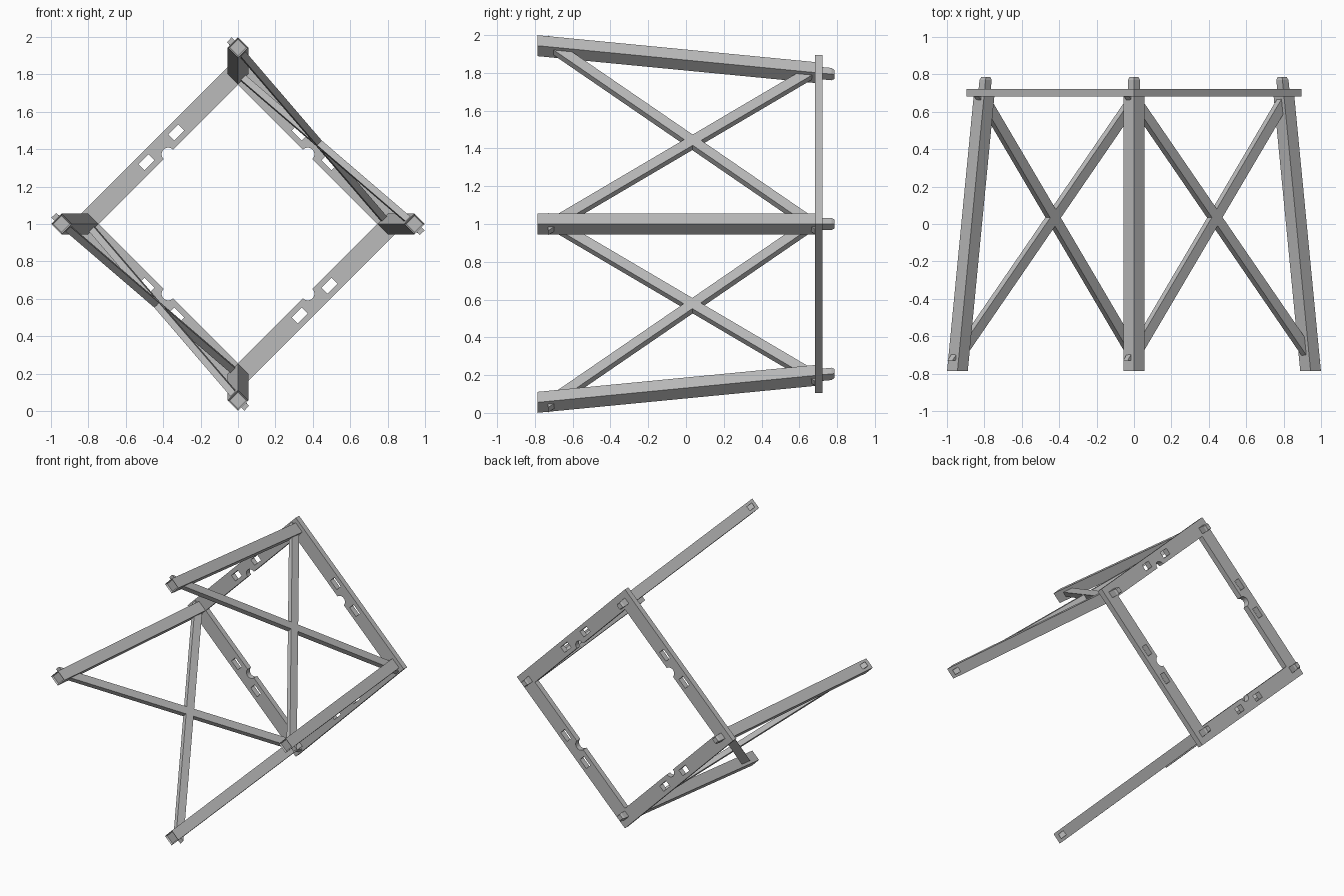
import bpy, bmesh, math
from mathutils import Vector, Matrix

if "Cube" in bpy.data.objects:
    bpy.data.objects.remove(bpy.data.objects["Cube"], do_unlink=True)

grey = bpy.data.materials.new("plain_grey")
grey.use_nodes = True
COLOUR = (0.5, 0.5, 0.5, 1)
grey.diffuse_color = COLOUR
grey.node_tree.nodes["Principled BSDF"].inputs["Base Color"].default_value = COLOUR

CENTRE = Vector((0, 0, 1))
FRONT, SHOULDER, BACK = -0.785, 0.683, 0.785


def leg_axis(direction, y):
    """Point on the axis of the splayed leg that lies in the given direction."""
    t = (y - FRONT) / (BACK - FRONT)
    return CENTRE + direction * (0.944 + (0.792 - 0.944) * t) + Vector((0, y, 0))


def on_line(a, b, y):
    return a.lerp(b, (y - a.y) / (b.y - a.y))


def add_object(name, bm):
    mesh = bpy.data.meshes.new(name)
    bmesh.ops.recalc_face_normals(bm, faces=bm.faces)
    bm.to_mesh(mesh)
    bm.free()
    mesh.materials.append(grey)
    obj = bpy.data.objects.new(name, mesh)
    bpy.context.collection.objects.link(obj)
    return obj


def beam(bm, start, end, normal, width, depth, end_scale=1):
    """Rectangular bar whose two ends are cut square to the y axis."""
    axis = (end - start).normalized()
    side = normal.cross(axis).normalized()
    up = axis.cross(side)
    rings = []
    for point, scale in ((start, 1), (end, end_scale)):
        ring = []
        for i, j in ((-1, -1), (1, -1), (1, 1), (-1, 1)):
            offset = (side * i * width + up * j * depth) * scale / 2
            ring.append(bm.verts.new(point + offset - axis * (offset.y / axis.y)))
        rings.append(ring)
    first = bm.faces.new(rings[0])
    bm.faces.new(rings[1])
    for k in range(4):
        n = (k + 1) % 4
        bm.faces.new((rings[0][k], rings[0][n], rings[1][n], rings[1][k]))
    return first


DIRECTIONS = {"top": Vector((0, 0, 1)), "left": Vector((1, 0, 0)),
              "bottom": Vector((0, 0, -1)), "right": Vector((-1, 0, 0))}

# Legs with a recessed foot and a chamfered tenon
for name, d in DIRECTIONS.items():
    bm = bmesh.new()
    diagonal = d + Vector((0, 1, 0)).cross(d)
    at = lambda y: leg_axis(d, y)
    foot = beam(bm, at(FRONT), at(SHOULDER), diagonal, 0.078, 0.078)
    bmesh.ops.recalc_face_normals(bm, faces=bm.faces)
    bmesh.ops.inset_region(bm, faces=[foot], thickness=0.011)
    bmesh.ops.translate(bm, verts=foot.verts, vec=(0, 0.01, 0))
    beam(bm, at(SHOULDER), at(0.77), diagonal, 0.046, 0.046)
    beam(bm, at(0.77), at(BACK), diagonal, 0.046, 0.046, 0.75)
    add_object(name + "_leg", bm)

# Crossed braces on two opposite sides
for name, a, b in (("upper", "top", "left"), ("lower", "bottom", "right")):
    da, db = DIRECTIONS[a], DIRECTIONS[b]
    along = leg_axis(da, BACK) - leg_axis(da, FRONT)
    normal = along.cross(db - da)
    for label, p, q in (("falling", da, db), ("rising", db, da)):
        bm = bmesh.new()
        start, end = leg_axis(p, -0.70), leg_axis(q, 0.665)
        beam(bm, on_line(start, end, -0.73), on_line(start, end, SHOULDER),
             normal, 0.06, 0.036)
        add_object(f"{name}_{label}_brace", bm)

# Seat frame: square ring with slots and a round notch in each rail
OUTER, INNER, MIDDLE = 0.633, 0.527, 0.58
outline, inside, slots = [], [], []
for k in range(4):
    turn = Matrix.Rotation(k * math.pi / 2, 3, "Z")
    place = lambda x, y: turn @ Vector((x, y, 0))
    outline.append(place(OUTER, OUTER))
    inside.append(place(INNER, -INNER))
    for s in range(13):
        angle = math.pi * s / 12
        inside.append(place(INNER + 0.036 * math.sin(angle), -0.036 * math.cos(angle)))
    for y in (-0.113, 0.113):
        slots.append([place(MIDDLE + i * 0.023, y + j * 0.0375)
                      for i, j in ((-1, -1), (1, -1), (1, 1), (-1, 1))])

curve = bpy.data.curves.new("seat_frame_outline", "CURVE")
curve.dimensions = "2D"
curve.fill_mode = "BOTH"
curve.extrude = 0.02
for points in [outline, inside] + slots:
    spline = curve.splines.new("POLY")
    spline.points.add(len(points) - 1)
    for target, p in zip(spline.points, points):
        target.co = (p.x, p.y, 0, 1)
    spline.use_cyclic_u = True

helper = bpy.data.objects.new("seat_frame_outline", curve)
bpy.context.collection.objects.link(helper)
graph = bpy.context.evaluated_depsgraph_get()
flat = bpy.data.meshes.new_from_object(helper.evaluated_get(graph))
bm = bmesh.new()
bm.from_mesh(flat)
bmesh.ops.remove_doubles(bm, verts=bm.verts, dist=0.0001)
bm.transform(Matrix.Translation((0, 0.703, 1)) @ Matrix.Rotation(math.pi / 2, 4, "X")
             @ Matrix.Rotation(math.pi / 4, 4, "Z"))
for face in bm.faces:
    face.smooth = False
bpy.data.objects.remove(helper, do_unlink=True)
bpy.data.meshes.remove(flat)
add_object("seat_frame", bm)
